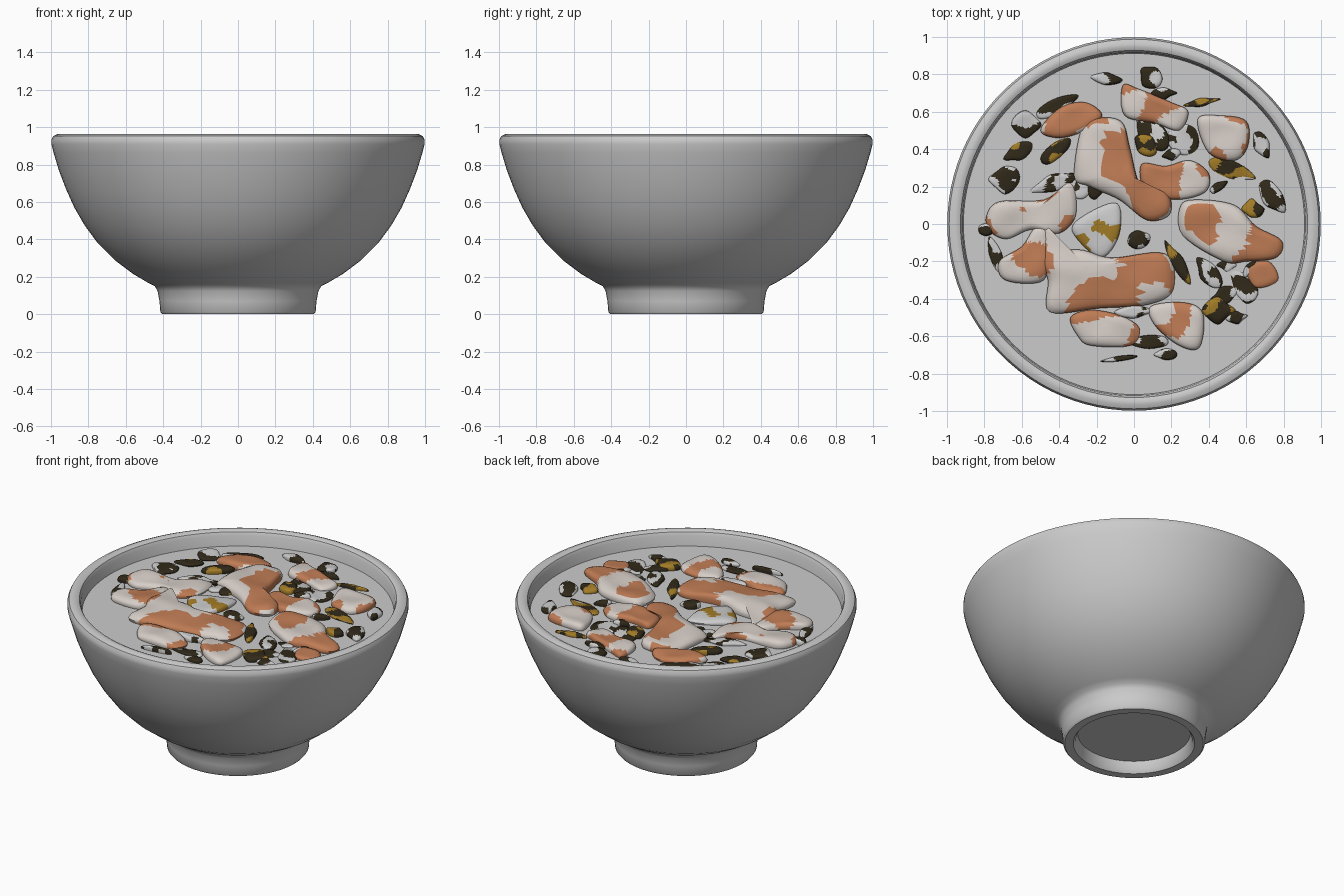
import bpy, bmesh, math, random
from mathutils import Vector, noise

if "Cube" in bpy.data.objects:
    bpy.data.objects.remove(bpy.data.objects["Cube"])

random.seed(4)
SOUP_Z = 0.87


def material(name, rgb):
    m = bpy.data.materials.new(name)
    m.diffuse_color = (*rgb, 1)
    m.use_nodes = True
    m.node_tree.nodes["Principled BSDF"].inputs["Base Color"].default_value = m.diffuse_color
    return m


BROWN = material("meat_brown", (0.52, 0.20, 0.09))
PALE = material("meat_pale", (0.68, 0.62, 0.58))
DARK = material("herb_dark", (0.03, 0.022, 0.01))
WHITE = material("herb_pale", (0.55, 0.55, 0.53))
AMBER = material("herb_amber", (0.36, 0.20, 0.02))


def finish(bm, name, mats=(), angle=50):
    bmesh.ops.recalc_face_normals(bm, faces=bm.faces)
    me = bpy.data.meshes.new(name)
    bm.to_mesh(me)
    bm.free()
    for m in mats:
        me.materials.append(m)
    ob = bpy.data.objects.new(name, me)
    bpy.context.collection.objects.link(ob)
    bpy.context.view_layer.objects.active = ob
    ob.select_set(True)
    bpy.ops.object.shade_smooth_by_angle(angle=math.radians(angle))
    ob.select_set(False)
    return ob


def lathe(name, profile, steps=96):
    bm = bmesh.new()
    vs = [bm.verts.new((r, 0, z)) for r, z in profile]
    es = [bm.edges.new(p) for p in zip(vs, vs[1:])]
    bmesh.ops.spin(bm, geom=vs + es, cent=(0, 0, 0), axis=(0, 0, 1),
                   angle=math.tau, steps=steps)
    bmesh.ops.remove_doubles(bm, verts=bm.verts, dist=1e-4)
    return finish(bm, name, angle=35)


def smooth_loop(pts, sub):
    """Closed Catmull-Rom curve through the points."""
    out, n = [], len(pts)
    for i in range(n):
        a, b, c, d = (Vector(pts[(i + k) % n]) for k in (-1, 0, 1, 2))
        for s in range(sub):
            t = s / sub
            out.append(0.5 * (2 * b + (c - a) * t + (2 * a - 5 * b + 4 * c - d) * t * t
                              + (3 * b - a - 3 * c + d) * t ** 3))
    return out


def lump(name, pts, height, depth, mats, base=SOUP_Z, sub=6, bumps=0.015, freq=5.0, cut=0.0):
    """Domed irregular slab with a given outline and blotchy two-colour faces."""
    loop = smooth_loop(pts, sub)
    cen = sum(loop, Vector((0, 0))) / len(loop)
    rings = [(0.6, -1.0), (0.88, -0.7), (0.98, 0.0), (1.0, 0.3), (0.96, 0.6),
             (0.88, 0.8), (0.75, 0.92), (0.6, 1.0), (0.45, 1.0), (0.3, 1.0), (0.15, 1.0)]
    bm = bmesh.new()
    rows = []
    for s, h in rings:
        row = []
        for p in loop:
            q = cen + (p - cen) * s
            z = base + (h * height if h > 0 else h * depth)
            if h > 0.5:
                z += bumps * noise.noise(Vector((q.x * 6, q.y * 6, 2.0)))
            row.append(bm.verts.new((q.x, q.y, z)))
        rows.append(row)
    n = len(loop)
    for a, b in zip(rows, rows[1:]):
        for i in range(n):
            j = (i + 1) % n
            bm.faces.new((a[i], a[j], b[j], b[i]))
    bm.faces.new(rows[0])
    bm.faces.new(rows[-1])
    for f in bm.faces:
        c = f.calc_center_median()
        f.material_index = int(noise.noise(Vector((c.x * freq, c.y * freq, 7.3))) > cut)
    return finish(bm, name, mats)


# Bowl with foot ring, rounded rim and hollow inside
lathe("bowl", [
    (0, 0.07), (0.33, 0.07), (0.34, 0.02), (0.355, 0.0), (0.405, 0.0), (0.415, 0.012),
    (0.42, 0.07), (0.43, 0.125), (0.445, 0.15), (0.48, 0.168), (0.56, 0.215),
    (0.66, 0.29), (0.75, 0.38), (0.82, 0.475), (0.875, 0.57), (0.92, 0.67),
    (0.958, 0.77), (0.985, 0.86), (0.998, 0.91), (0.998, 0.932), (0.988, 0.953),
    (0.965, 0.963), (0.945, 0.963), (0.928, 0.955), (0.918, 0.935), (0.912, 0.87),
    (0.87, 0.73), (0.80, 0.57), (0.70, 0.43), (0.56, 0.31), (0.40, 0.22), (0.2, 0.17), (0, 0.16)])

# Liquid surface
lathe("soup_surface", [(0, SOUP_Z), (0.45, SOUP_Z), (0.914, SOUP_Z)])


# Large meat chunks
def meat(name, pts, height=0.04):
    lump(name, pts, height, 0.06, (BROWN, PALE), cut=0.0)


meat("meat_front", [(-.48, 0), (-.43, -.12), (-.27, -.14), (-.12, -.18), (.17, -.16), (.21, -.35),
                    (.08, -.43), (-.18, -.45), (-.45, -.47), (-.46, -.3), (-.5, -.2)], 0.055)
meat("meat_left_front", [(-.72, -.2), (-.6, -.12), (-.53, -.02), (-.46, -.03), (-.45, -.2),
                         (-.5, -.31), (-.69, -.3)], 0.045)
meat("meat_left", [(-.79, .04), (-.72, .12), (-.48, .13), (-.34, .22), (-.31, .05), (-.4, -.05),
                   (-.55, -.03), (-.68, -.08), (-.77, -.04)])
meat("meat_centre", [(-.27, .54), (-.16, .57), (-.06, .54), (-.02, .4), (.04, .2), (.18, .16),
                     (.19, .05), (.07, .02), (-.08, .13), (-.24, .2), (-.32, .26)], 0.055)
meat("meat_centre_right", [(.04, .32), (.17, .31), (.3, .34), (.4, .27), (.38, .17), (.22, .13), (.06, .18)])
meat("meat_right", [(.25, .1), (.35, .13), (.54, .1), (.65, -.01), (.79, -.09), (.76, -.18),
                    (.6, -.2), (.48, -.2), (.26, -.06)], 0.05)
meat("meat_back_right", [(.34, .56), (.46, .58), (.6, .55), (.61, .42), (.54, .34), (.4, .38)])
meat("meat_back", [(-.06, .74), (.03, .72), (.2, .65), (.29, .6), (.24, .5), (.11, .54), (-.05, .58)])
meat("meat_back_left", [(-.5, .5), (-.4, .62), (-.26, .65), (-.17, .58), (-.26, .5), (-.4, .46)])
meat("meat_front_left", [(-.34, -.5), (-.23, -.46), (-.07, -.49), (.03, -.56), (-.02, -.65),
                         (-.23, -.65), (-.3, -.6)])
meat("meat_front_right", [(.09, -.44), (.27, -.42), (.37, -.48), (.35, -.66), (.24, -.65), (.11, -.54)])
meat("meat_small", [(.6, -.23), (.72, -.2), (.77, -.3), (.65, -.34)], 0.025)

# Amber piece in the middle
lump("amber_piece", [(-.33, -.04), (-.26, .05), (-.09, .11), (-.08, -.06), (-.18, -.18)],
     0.03, 0.04, (AMBER, WHITE), freq=9)


# Small herb flakes: x, y, length, width, angle
def flakes(name, rows, mats):
    for k, (x, y, l, w, deg) in enumerate(rows):
        a = math.radians(deg)
        pts = []
        for i in range(8):
            t = math.tau * i / 8
            r = random.uniform(0.75, 1.15) if i % 2 else random.uniform(0.9, 1.25)
            u, v = l / 2 * r * math.cos(t), w / 2 * r * math.sin(t)
            pts.append((x + u * math.cos(a) - v * math.sin(a), y + u * math.sin(a) + v * math.cos(a)))
        lump(f"{name}_{k + 1}", pts, random.uniform(0.012, 0.03), 0.03, mats,
             sub=3, bumps=0.02, freq=14)


flakes("dark_flake_back", [
    (-.15, .78, .18, .06, -5), (.09, .79, .14, .11, -40), (.16, .7, .12, .06, 0),
    (-.42, .63, .24, .08, 25), (-.58, .53, .14, .13, 0), (-.69, .24, .16, .15, 0),
    (-.43, .22, .24, .09, 20), (-.28, .19, .12, .09, 60), (.27, .46, .16, .16, 0),
    (.1, .47, .2, .13, -50), (.68, .42, .15, .09, -60), (.74, .14, .2, .12, -50),
    (.45, .2, .1, .05, 30), (.2, .37, .1, .06, 10)], (DARK, WHITE))
flakes("dark_flake_front", [
    (-.74, -.16, .2, .07, -70), (-.79, -.03, .08, .06, 0), (.03, -.08, .11, .1, 20),
    (.4, -.26, .18, .09, -50), (.48, -.38, .13, .08, 20), (.59, -.34, .18, .12, -50),
    (.55, -.5, .1, .06, 10), (.17, -.7, .12, .06, 0), (-.08, -.72, .17, .03, 8),
    (.08, -.63, .22, .07, 5), (0, -.47, .2, .06, 0), (.5, -.22, .1, .06, 0),
    (.62, -.24, .1, .05, 60)], (DARK, WHITE))
flakes("amber_flake", [
    (-.62, .39, .15, .09, 30), (-.42, .39, .18, .08, 40), (.52, .29, .25, .1, -20),
    (.36, .65, .18, .04, 10), (.63, .08, .11, .1, 0), (.23, -.2, .24, .06, -60),
    (.45, -.46, .15, .13, 0), (.06, .42, .14, .1, -40), (-.21, .18, .08, .11, 0)], (AMBER, DARK))
